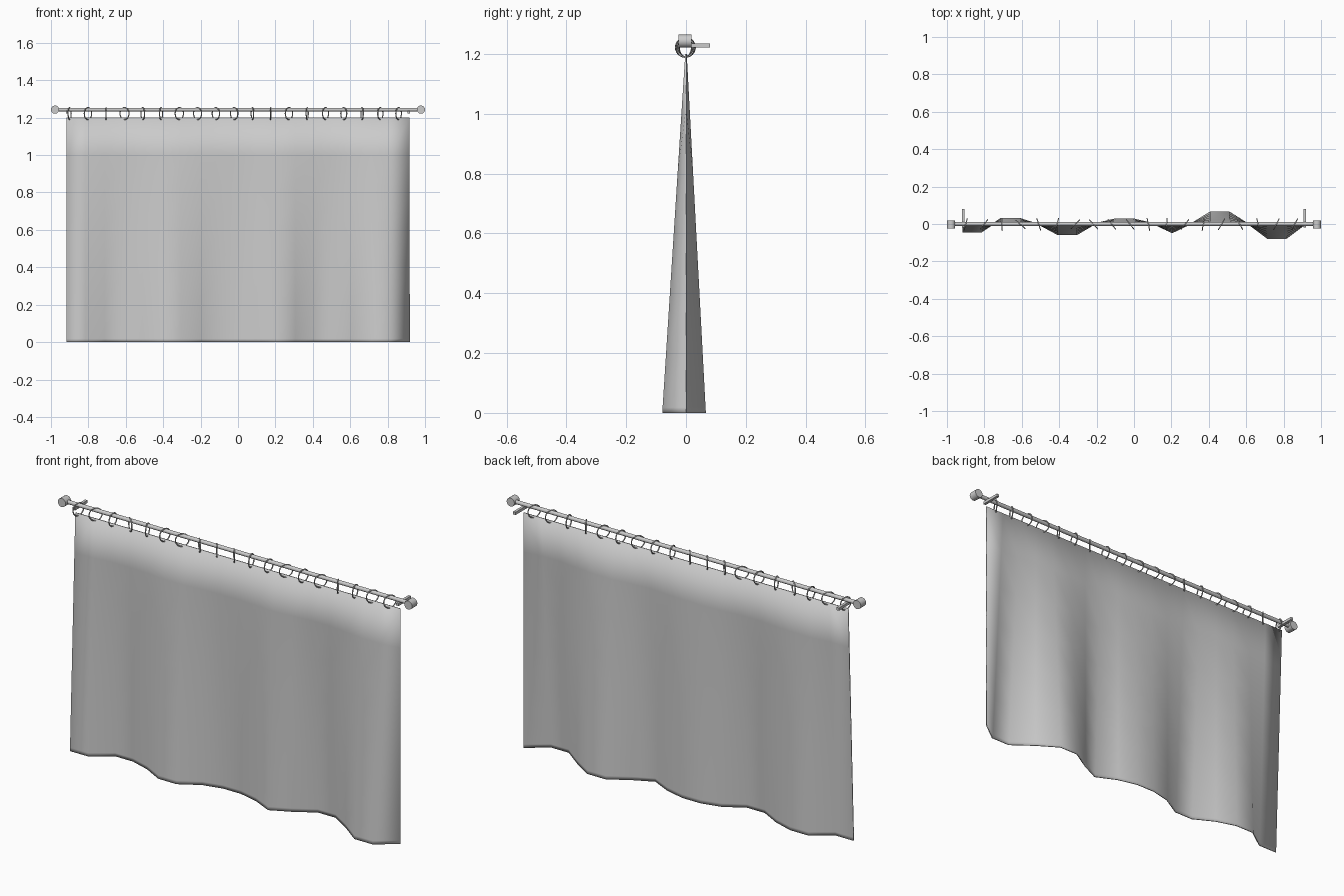
import bpy
import bmesh
import math
from mathutils import Matrix

cube = bpy.data.objects.get("Cube")
if cube:
    bpy.data.objects.remove(cube, do_unlink=True)


def make_material(name, value):
    mat = bpy.data.materials.new(name)
    mat.use_nodes = True
    colour = (value, value, value, 1)
    mat.diffuse_color = colour
    mat.node_tree.nodes["Principled BSDF"].inputs["Base Color"].default_value = colour
    return mat


GREY = make_material("light grey", 0.6)


def finish(bm, name, smooth_angle=None):
    """Turn a bmesh into a named object with the shared material."""
    bmesh.ops.recalc_face_normals(bm, faces=bm.faces)
    mesh = bpy.data.meshes.new(name)
    bm.to_mesh(mesh)
    bm.free()
    mesh.materials.append(GREY)
    obj = bpy.data.objects.new(name, mesh)
    bpy.context.collection.objects.link(obj)
    if smooth_angle:
        bpy.ops.object.select_all(action='DESELECT')
        obj.select_set(True)
        bpy.context.view_layer.objects.active = obj
        bpy.ops.object.shade_smooth_by_angle(angle=math.radians(smooth_angle))
    return obj


def cylinder(name, radius, length, axis, centre, sides=16):
    bm = bmesh.new()
    turn = Matrix.Rotation(math.pi / 2, 4, 'Y' if axis == 'X' else 'X')
    bmesh.ops.create_cone(bm, cap_ends=True, segments=sides, radius1=radius,
                          radius2=radius, depth=length,
                          matrix=Matrix.Translation(centre) @ turn)
    return finish(bm, name, 40)


def box(name, size, centre):
    bm = bmesh.new()
    bmesh.ops.create_cube(bm, size=1, matrix=Matrix.Translation(centre) @ Matrix.Diagonal((*size, 1)))
    return finish(bm, name)


def ring(name, centre, angle, radius=0.032, thick=0.003, steps=24, sides=6):
    """Thin torus hanging on the rod, twisted about the vertical."""
    bm = bmesh.new()
    loops = []
    for i in range(steps):
        a = math.tau * i / steps
        loop = []
        for j in range(sides):
            b = math.tau * j / sides
            r = radius + thick * math.cos(b)
            loop.append(bm.verts.new((thick * math.sin(b), r * math.cos(a), r * math.sin(a))))
        loops.append(loop)
    for i in range(steps):
        p, q = loops[i], loops[(i + 1) % steps]
        for j in range(sides):
            k = (j + 1) % sides
            bm.faces.new((p[j], q[j], q[k], p[k]))
    bm.transform(Matrix.Translation(centre) @ Matrix.Rotation(-math.radians(angle), 4, 'Z'))
    return finish(bm, name, 80)


# Curtain: folds fade from the hem to a straight top edge
TOP = 1.2
HALF = 0.917
folds = [-.043, -.043, .03, .03, -.002, -.057, -.057, .003, .027, .027,
         .002, -.047, .002, .064, .064, 0, -.077, -.077, 0]
rows = [0, .018, .2, .4, .6, .8, 1.0, TOP]
bm = bmesh.new()
grid = []
for z in rows:
    grid.append([bm.verts.new((-HALF + 2 * HALF * i / (len(folds) - 1), y * (1 - z / TOP), z))
                 for i, y in enumerate(folds)])
for low, high in zip(grid, grid[1:]):
    for i in range(len(folds) - 1):
        bm.faces.new((low[i], low[i + 1], high[i + 1], high[i]))
for face in bm.faces:
    face.smooth = True
curtain = finish(bm, "curtain")
solid = curtain.modifiers.new("cloth thickness", 'SOLIDIFY')
solid.thickness = 0.005
solid.offset = 0

# Rod
ROD_Z = 1.243
cylinder("rod", 0.01, 1.94, 'X', (0, 0, ROD_Z))

# End finials and wall brackets
for side, x in (("left", 1), ("right", -1)):
    cylinder(side + "_finial", 0.022, 0.043, 'Y', (x * 0.978, -0.003, ROD_Z))
    box(side + "_bracket", (0.014, 0.1, 0.014), (x * 0.913, 0.031, 1.228))

# Curtain rings, each turned a little differently
twists = [15, 38, 0, -48, -18, 14, 44, -42, -38, -38,
          -12, 4, 38, 10, 30, -30, -12, 26, 28]
for i, twist in enumerate(twists):
    ring(f"ring_{i + 1}", (-0.9 + 0.0977 * i, -0.002, 1.222), twist)
